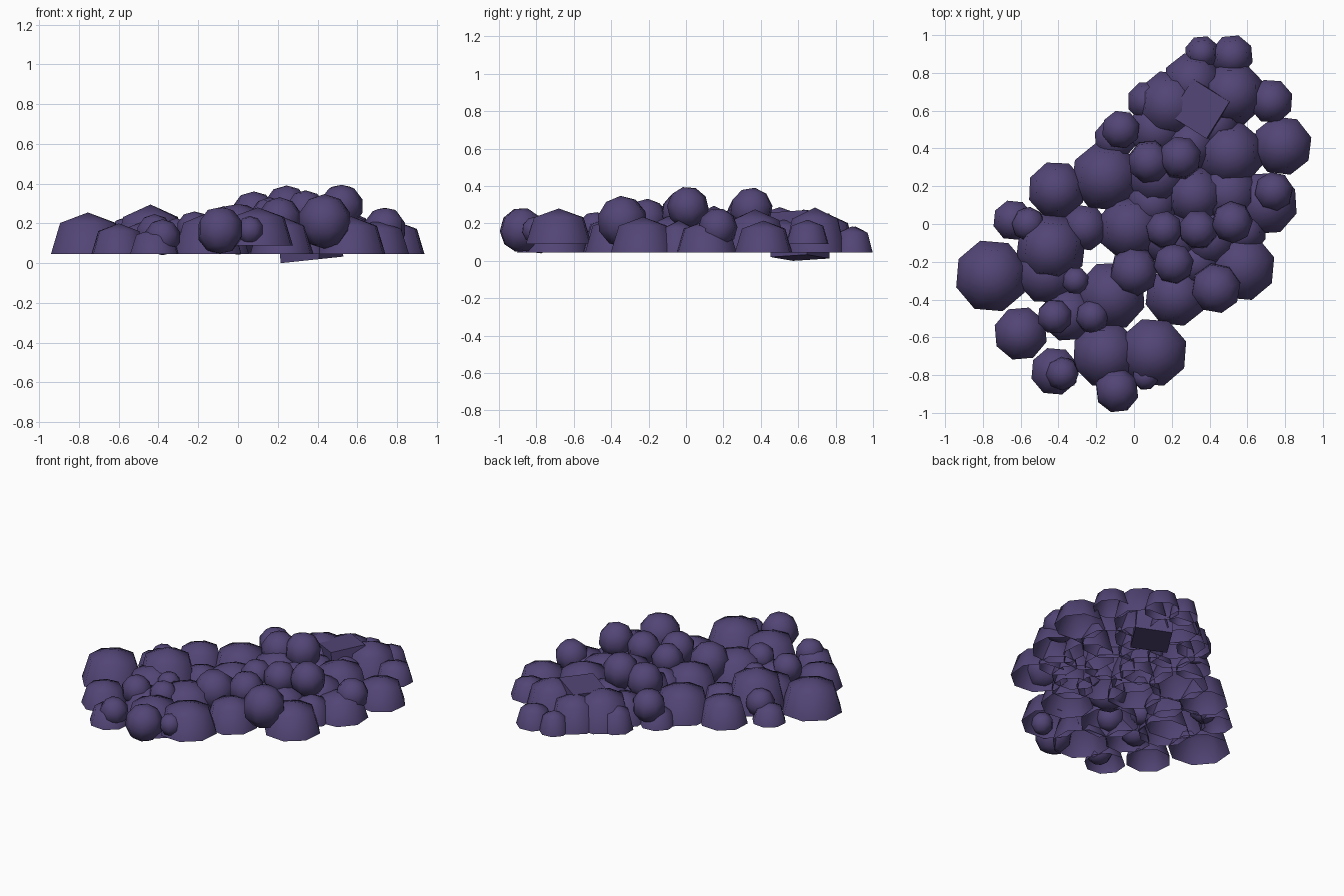
import bpy, bmesh, math, random
from mathutils import Matrix

random.seed(4)
mat = bpy.data.materials.new("dark_purple")
mat.diffuse_color = (0.085, 0.06, 0.18, 1)
BASE = 0.045


def finish(bm, name, smooth=True):
    me = bpy.data.meshes.new(name)
    bm.to_mesh(me)
    bm.free()
    for p in me.polygons:
        p.use_smooth = smooth
    me.materials.append(mat)
    ob = bpy.data.objects.new(name, me)
    bpy.context.collection.objects.link(ob)


def dome(name, x, y, r, h, base=BASE):
    # open low half sphere resting on the base plane, with a full shoulder ring
    bm = bmesh.new()
    bmesh.ops.create_uvsphere(bm, u_segments=8, v_segments=4, radius=1)
    bmesh.ops.delete(bm, geom=[v for v in bm.verts if v.co.z < -0.01], context='VERTS')
    for v in bm.verts:
        if 0.1 < v.co.z < 0.9:
            v.co *= 1.06
    m = (Matrix.Translation((x, y, base)) @ Matrix.Diagonal((r * 1.03, r * 1.03, h, 1))
         @ Matrix.Rotation(random.uniform(0.25, 0.5), 4, 'Z'))
    bm.transform(m)
    finish(bm, name)


def berry(name, x, y, r, z):
    # small complete sphere nestled among the domes
    bm = bmesh.new()
    bmesh.ops.create_uvsphere(bm, u_segments=8, v_segments=5, radius=r * 1.02)
    m = (Matrix.Translation((x, y, z)) @ Matrix.Rotation(random.uniform(-.3, .3), 4, 'X')
         @ Matrix.Rotation(random.uniform(0, 0.8), 4, 'Z'))
    bm.transform(m)
    finish(bm, name)


# wide base mounds: x, y, radius, height (and raised base where needed)
west_domes = [(-.755, -.275, .19, .21), (-.44, -.13, .185, .25), (-.41, .18, .15, .18),
              (-.15, .25, .18, .21), (-.26, -.02, .12, .14), (-.46, -.26, .16, .17),
              (-.60, -.58, .14, .155), (-.35, -.48, .14, .14), (-.12, -.38, .18, .20),
              (-.42, -.78, .125, .13), (-.15, -.69, .175, .21), (.10, -.68, .18, .19, .09),
              (-.64, .02, .105, .12)]
east_domes = [(.22, -.38, .16, .19), (.57, -.23, .175, .19), (-.02, -.02, .17, .22),
              (.70, .11, .165, .17), (.50, .16, .16, .21), (.32, .15, .16, .25),
              (.20, -.08, .15, .19), (.40, -.08, .15, .20), (.10, .11, .14, .20),
              (.33, -.20, .13, .17), (.58, -.04, .12, .17)]
north_domes = [(.51, .37, .175, .23), (.785, .415, .155, .17), (.12, .26, .17, .24),
               (.12, .50, .15, .18), (.42, .53, .14, .18), (.19, .63, .18, .23),
               (.52, .69, .17, .24), (.31, .75, .155, .21), (.52, .89, .11, .14),
               (-.10, .45, .11, .12), (.30, .42, .14, .19), (.725, .65, .115, .13, .09),
               (.36, .905, .09, .14), (.07, .65, .105, .16)]
# rounder blobs: x, y, radius, centre height
low_berries = [(-.56, 0, .09, .14), (-.31, -.30, .075, .15), (-.42, -.49, .095, .15),
               (-.22, -.49, .09, .17), (-.38, -.79, .09, .13), (-.09, -.88, .118, .165),
               (.06, -.81, .07, .165), (-.07, .50, .105, .18)]
high_berries = [(0, -.25, .13, .17), (.21, -.21, .11, .22), (.435, -.34, .135, .21),
                (.16, -.03, .10, .23), (.34, -.03, .105, .26), (.52, .01, .11, .285),
                (.74, .17, .105, .175), (.08, .33, .115, .245), (.245, .35, .115, .275)]

for i, d in enumerate(west_domes + east_domes + north_domes):
    dome(f"base_dome_{i + 1}", *d)
for i, b in enumerate(low_berries + high_berries):
    berry(f"round_blob_{i + 1}", *b)

# tilted block poking through the heap
bm = bmesh.new()
bmesh.ops.create_cube(bm, size=1)
bm.transform(Matrix.Rotation(math.radians(-6), 4, 'Y') @ Matrix.Rotation(math.radians(-32), 4, 'Z')
             @ Matrix.Diagonal((.23, .23, .24, 1)))
low = min(v.co.z for v in bm.verts)
bm.transform(Matrix.Translation((.36, .61, -low)))
finish(bm, "tilted_block", False)
